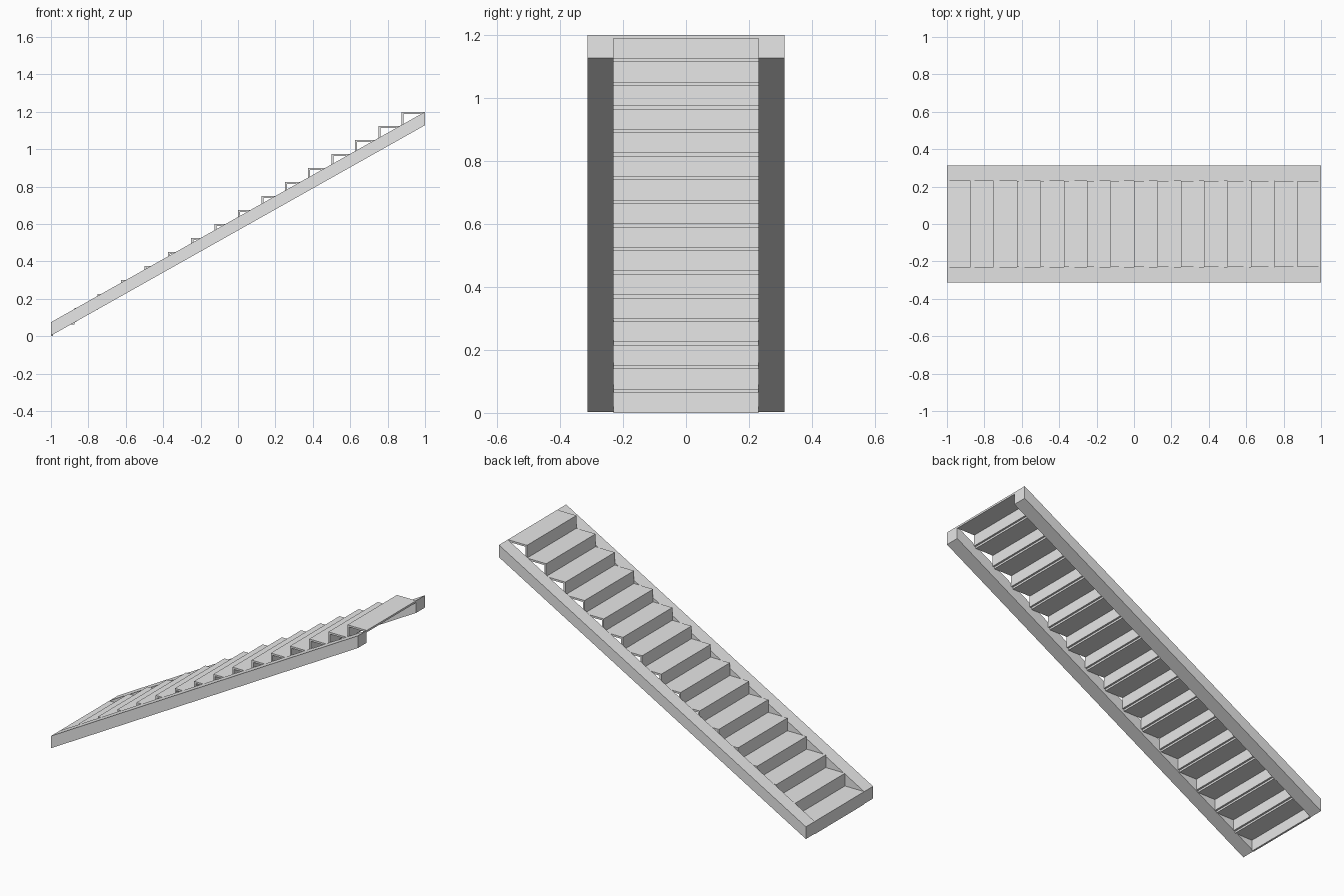
import bpy
import bmesh

cube = bpy.data.objects.get("Cube")
if cube:
    bpy.data.objects.remove(cube, do_unlink=True)

# Single pale grey finish
grey = bpy.data.materials.new("pale_grey")
grey.use_nodes = True
COLOUR = (0.8, 0.8, 0.8, 1)
grey.diffuse_color = COLOUR
grey.node_tree.nodes["Principled BSDF"].inputs["Base Color"].default_value = COLOUR

STEPS = 16
RUN = 2 / STEPS
RISE = 1.2 / STEPS
THICK = 0.011
INNER, OUTER = 0.23, 0.3125


def extrude_profile(name, profile, y0, y1):
    """Extrude an (x, z) outline along y into a closed solid."""
    bm = bmesh.new()
    face = bm.faces.new([bm.verts.new((x, y0, z)) for x, z in profile])
    result = bmesh.ops.extrude_face_region(bm, geom=[face])
    moved = [v for v in result["geom"] if isinstance(v, bmesh.types.BMVert)]
    bmesh.ops.translate(bm, verts=moved, vec=(0, y1 - y0, 0))
    bmesh.ops.recalc_face_normals(bm, faces=bm.faces)
    mesh = bpy.data.meshes.new(name)
    bm.to_mesh(mesh)
    bm.free()
    mesh.materials.append(grey)
    obj = bpy.data.objects.new(name, mesh)
    bpy.context.collection.objects.link(obj)
    return obj


# Sloping side beams
beam = [(-1, 0.003), (1, 1.128), (1, 1.2), (-1, 0.075)]
extrude_profile("right_stringer", beam, -OUTER, -INNER)
extrude_profile("left_stringer", beam, INNER, OUTER)

# Thin L-shaped steps: a riser with its tread
for i in range(STEPS):
    x0, z0 = -1 + i * RUN, i * RISE
    x1, z1 = x0 + RUN, z0 + RISE
    step = [(x0, z0), (x0, z1), (x1, z1), (x1, z1 - THICK),
            (x0 + THICK, z1 - THICK), (x0 + THICK, z0)]
    extrude_profile(f"step_{i + 1}", step, -INNER, INNER)
